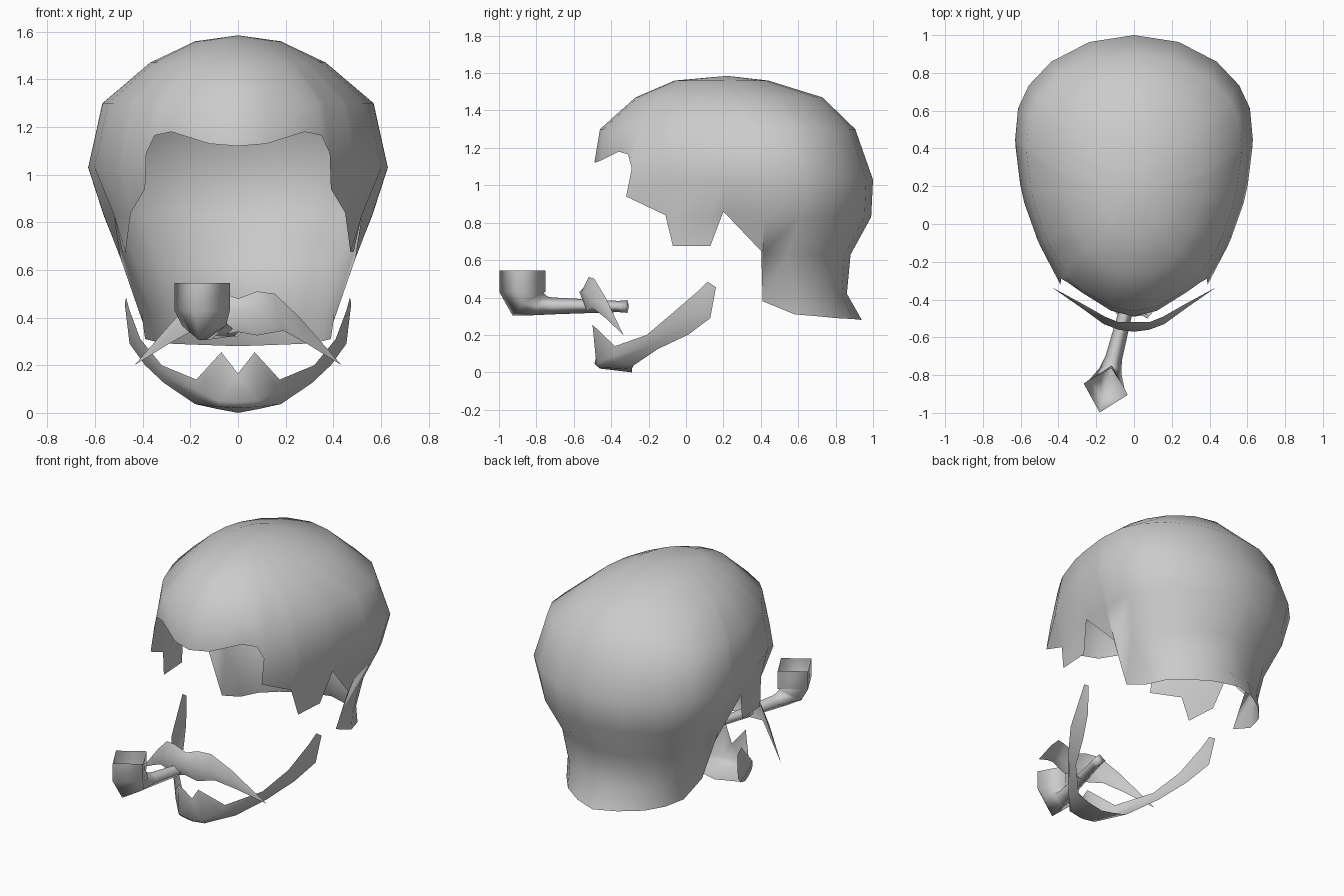
import bpy, bmesh, math
from mathutils import Vector

cube = bpy.data.objects.get("Cube")
if cube:
    bpy.data.objects.remove(cube, do_unlink=True)

grey = bpy.data.materials.new("plain_grey")
colour = (0.6, 0.6, 0.6, 1.0)
grey.diffuse_color = colour
grey.use_nodes = True
grey.node_tree.nodes["Principled BSDF"].inputs["Base Color"].default_value = colour


def loft(name, rows, inside, mirror=True, closed=False, cap_end=False):
    """Skin equal-length rows of points, with faces turned away from 'inside'."""
    bm = bmesh.new()
    grid = [[bm.verts.new(p) for p in row] for row in rows]
    n = len(grid[0])
    for a, b in zip(grid, grid[1:]):
        for i in range(n if closed else n - 1):
            j = (i + 1) % n
            bm.faces.new((a[i], a[j], b[j], b[i]))
    if cap_end:
        bm.faces.new(grid[-1])
    bmesh.ops.remove_doubles(bm, verts=bm.verts[:], dist=0.0005)
    bmesh.ops.recalc_face_normals(bm, faces=bm.faces[:])
    bm.normal_update()
    facing = sum(f.normal.dot(f.calc_center_median() - Vector(inside)) * f.calc_area()
                 for f in bm.faces)
    if facing < 0:
        bmesh.ops.reverse_faces(bm, faces=bm.faces[:])
    for f in bm.faces:
        f.smooth = True
    mesh = bpy.data.meshes.new(name)
    bm.to_mesh(mesh)
    bm.free()
    mesh.materials.append(grey)
    obj = bpy.data.objects.new(name, mesh)
    bpy.context.collection.objects.link(obj)
    if mirror:
        mod = obj.modifiers.new("mirror", 'MIRROR')
        mod.use_clip = True
        mod.merge_threshold = 0.001
    return obj


# Hair: horizontal egg-shaped rings (z, front y, back y, half width, y of widest)
RINGS = [
    (0.28, -0.45, 0.94, 0.39, 0.55),
    (0.42, -0.45, 0.86, 0.41, 0.50),
    (0.63, -0.45, 0.88, 0.485, 0.45),
    (0.83, -0.47, 0.99, 0.565, 0.50),
    (1.03, -0.50, 1.00, 0.63, 0.50),
    (1.30, -0.46, 0.905, 0.57, 0.45),
    (1.47, -0.27, 0.73, 0.37, 0.30),
    (1.56, -0.06, 0.44, 0.18, 0.22),
    (1.585, 0.22, 0.22, 0.0, 0.22),
]
# Hairline from forehead to nape: angle around the head, then its point
HAIRLINE = [
    (0, (0, -0.49, 1.12)), (12, (0.12, -0.46, 1.13)), (28, (0.28, -0.36, 1.18)),
    (36, (0.35, -0.31, 1.165)), (38.5, (0.385, -0.29, 1.09)), (40, (0.39, -0.32, 0.94)),
    (51, (0.45, -0.11, 0.84)), (54, (0.472, -0.07, 0.675)), (67, (0.485, 0.13, 0.675)),
    (73, (0.525, 0.20, 0.86)), (85, (0.49, 0.41, 0.64)), (87, (0.40, 0.41, 0.38)),
    (103, (0.39, 0.58, 0.31)), (118, (0.35, 0.70, 0.30)), (136, (0.27, 0.80, 0.29)),
    (158, (0.14, 0.89, 0.285)), (180, (0, 0.94, 0.28)),
]
columns = []
for angle, edge in HAIRLINE:
    c, s = math.cos(math.radians(angle)), math.sin(math.radians(angle))
    column = [edge]
    for z, front, back, width, mid in RINGS:
        if z > edge[2] + 0.04:
            y = mid - c * ((mid - front) if c > 0 else (back - mid))
            column.append((width * s if 0 < angle < 180 else 0, y, z))
        else:
            column.append(edge)
    columns.append(column)
loft("hair", columns, (0, 0.25, 0.9))

# Moustache: top, ridge and bottom from the middle out to the tip
tip = (0.435, -0.335, 0.20)
loft("moustache", [
    [(0, -0.52, 0.48), (0, -0.57, 0.43), (0, -0.53, 0.34)],
    [(0.08, -0.52, 0.51), (0.08, -0.56, 0.43), (0.08, -0.53, 0.325)],
    [(0.155, -0.49, 0.50), (0.16, -0.53, 0.42), (0.19, -0.50, 0.345)],
    [(0.26, -0.43, 0.40), (0.27, -0.45, 0.36), (0.29, -0.43, 0.29)],
    [tip, tip, tip],
], (0, 0, 0.38))

# Beard: upper edge, chin front and lower edge from the chin to the ear
loft("beard", [
    [(0, -0.46, 0.165), (0, -0.49, 0.045), (0, -0.46, 0.02), (0, -0.29, 0.0)],
    [(0.07, -0.50, 0.255), (0.08, -0.48, 0.05), (0.08, -0.45, 0.025), (0.09, -0.29, 0.017)],
    [(0.175, -0.38, 0.14), (0.165, -0.39, 0.09), (0.165, -0.37, 0.06), (0.18, -0.28, 0.037)],
    [(0.32, -0.21, 0.20), (0.32, -0.20, 0.18), (0.315, -0.18, 0.15), (0.31, -0.15, 0.125)],
    [(0.41, -0.08, 0.31), (0.41, -0.05, 0.27), (0.40, -0.02, 0.23), (0.39, 0.01, 0.20)],
    [(0.455, 0.06, 0.43), (0.46, 0.09, 0.38), (0.46, 0.11, 0.33), (0.455, 0.13, 0.29)],
    [(0.47, 0.115, 0.485), (0.472, 0.13, 0.475), (0.474, 0.145, 0.465), (0.475, 0.16, 0.455)],
], (0, 0, 0.4))

# Pipe: four-sided tube from the open bowl through the bend to the mouthpiece
along = Vector((0.25, 0.968, 0))
side = Vector((0.968, -0.25, 0))
up = Vector((0, 0, 1))
bowl = Vector((-0.15, -0.875, 0))
rings = []
# distance along the stem, height, side radius, outward direction (along, up)
for dist, z, r, out in [(0, 0.545, 0.12, (-0.127, 0)), (0, 0.43, 0.12, (-0.127, 0)),
                        (0.03, 0.365, 0.095, (-0.085, -0.06)),
                        (0.10, 0.355, 0.06, (-0.04, -0.05)),
                        (0.17, 0.355, 0.045, (0, -0.045)),
                        (0.53, 0.352, 0.033, (0, -0.03)),
                        (0.58, 0.352, 0.036, (0, -0.034))]:
    centre = bowl + along * dist + up * z
    v = along * out[0] + up * out[1]
    rings.append([centre + side * r, centre + v, centre - side * r, centre - v])
loft("pipe", rings, bowl + up * 0.42, mirror=False, closed=True, cap_end=True)
